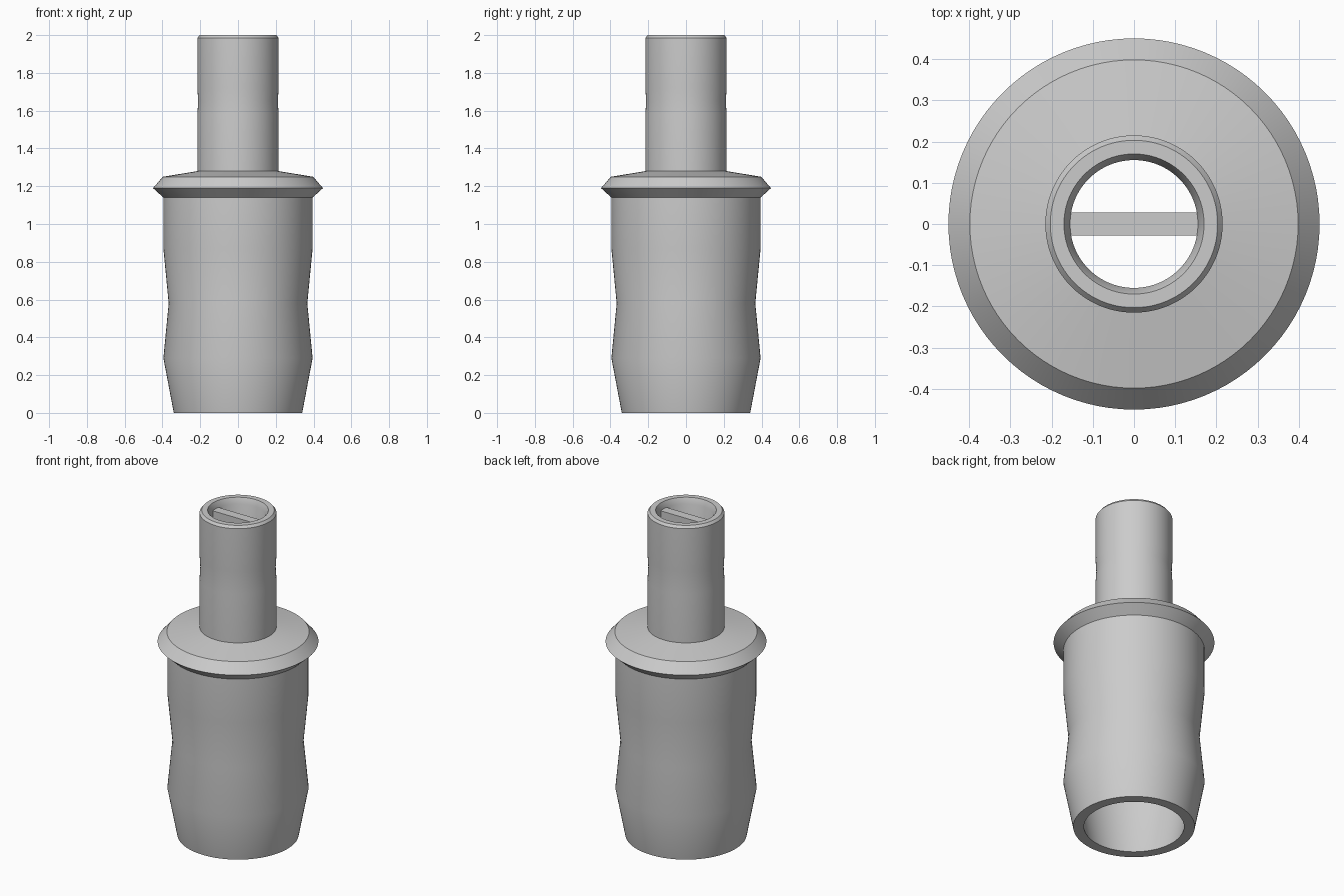
import bpy, bmesh, math

if "Cube" in bpy.data.objects:
    bpy.data.objects.remove(bpy.data.objects["Cube"])

SEG = 96
grey = bpy.data.materials.new("light_grey_plastic")
grey.diffuse_color = (0.6, 0.6, 0.6, 1)
grey.use_nodes = True
grey.node_tree.nodes["Principled BSDF"].inputs["Base Color"].default_value = grey.diffuse_color


def finish(name, bm):
    bmesh.ops.recalc_face_normals(bm, faces=bm.faces)
    mesh = bpy.data.meshes.new(name)
    bm.to_mesh(mesh)
    bm.free()
    mesh.materials.append(grey)
    obj = bpy.data.objects.new(name, mesh)
    bpy.context.collection.objects.link(obj)
    return obj


def lathe(name, profile):
    """Revolve a closed (radius, z) profile around the z axis."""
    bm = bmesh.new()
    rings = []
    for i in range(SEG):
        a = 2 * math.pi * i / SEG
        rings.append([bm.verts.new((r * math.cos(a), r * math.sin(a), z)) for r, z in profile])
    n = len(profile)
    for i in range(SEG):
        p, q = rings[i], rings[(i + 1) % SEG]
        for j in range(n):
            k = (j + 1) % n
            bm.faces.new((p[j], q[j], q[k], p[k]))
    return finish(name, bm)


# Hollow plug body: waisted sleeve, flared collar, slim neck, stepped bore
outer = [(0.34, 0), (0.395, 0.29), (0.367, 0.58), (0.395, 0.87), (0.395, 1.14),
         (0.45, 1.19), (0.398, 1.25), (0.215, 1.28), (0.215, 1.58), (0.211, 1.65),
         (0.215, 1.72), (0.215, 1.985), (0.203, 2.0)]
inner = [(0.17, 2.0), (0.155, 1.965), (0.155, 1.22), (0.335, 1.14), (0.335, 0.29), (0.28, 0)]
body = lathe("connector_body", outer + inner)
bpy.context.view_layer.objects.active = body
body.select_set(True)
bpy.ops.object.shade_smooth_by_angle(angle=math.radians(30))

# Cross bar spanning the neck opening
bm = bmesh.new()
bmesh.ops.create_cube(bm, size=1)
for v in bm.verts:
    v.co = (v.co.x * 0.32, v.co.y * 0.056, v.co.z * 0.06 + 1.935)
finish("cross_bar", bm)
